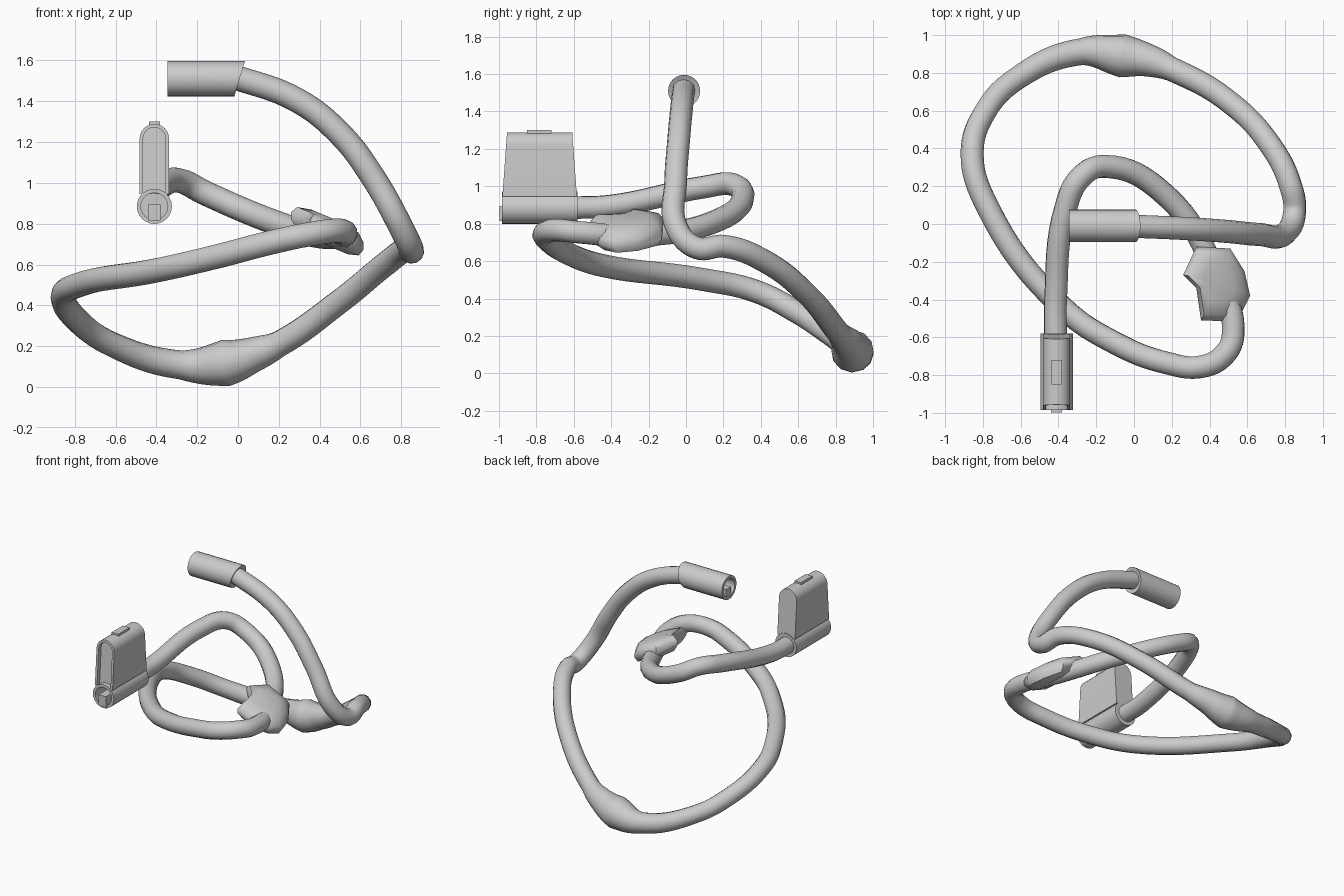
import bpy, bmesh, math
from mathutils import Vector

if "Cube" in bpy.data.objects:
    bpy.data.objects.remove(bpy.data.objects["Cube"])


def finish(name, bm, angle=35):
    bmesh.ops.recalc_face_normals(bm, faces=bm.faces)
    me = bpy.data.meshes.new(name)
    bm.to_mesh(me)
    bm.free()
    ob = bpy.data.objects.new(name, me)
    bpy.context.collection.objects.link(ob)
    bpy.ops.object.select_all(action='DESELECT')
    ob.select_set(True)
    bpy.context.view_layer.objects.active = ob
    bpy.ops.object.shade_smooth_by_angle(angle=math.radians(angle))
    return ob


def loft(name, rings, angle=35):
    """Skin a list of equal-length point rings and cap both ends."""
    bm = bmesh.new()
    vs = [[bm.verts.new(p) for p in r] for r in rings]
    n = len(vs[0])
    for a, b in zip(vs, vs[1:]):
        for i in range(n):
            j = (i + 1) % n
            bm.faces.new((a[i], a[j], b[j], b[i]))
    bm.faces.new(vs[0])
    bm.faces.new(vs[-1])
    return finish(name, bm, angle)


def box(name, lo, hi):
    bm = bmesh.new()
    lo, hi = Vector(lo), Vector(hi)
    bmesh.ops.create_cube(bm, size=1)
    bmesh.ops.scale(bm, vec=hi - lo, verts=bm.verts)
    bmesh.ops.translate(bm, vec=(lo + hi) / 2, verts=bm.verts)
    return finish(name, bm)


def circle(r, n=24):
    return [(r * math.cos(2 * math.pi * i / n), r * math.sin(2 * math.pi * i / n))
            for i in range(n)]


# Cable: one smooth tube that swells into a bulge at the back
path = [
    (-.05, -.01, 1.53), (.29, -.025, 1.405), (.5, -.04, 1.24),
    (.66, -.055, 1.03), (.8, -.05, .78), (.85, .06, .67),
    (.83, .2, .68), (.72, .42, .6), (.5, .65, .42), (.2, .82, .21),
    (.08, .865, .16), (-.06, .89, .118), (-.28, .912, .108),
    (-.62, .77, .21), (-.79, .59, .33), (-.857, .37, .44),
    (-.78, .1, .5), (-.38, -.44, .575), (-.1, -.63, .64),
    (.17, -.735, .71), (.36, -.755, .75), (.48, -.69, .765),
    (.525, -.58, .755), (.44, -.28, .735), (.17, .15, .81),
    (-.16, .305, .95), (-.28, .25, 1.01), (-.36, .09, .995),
    (-.415, -.4, .895), (-.415, -.62, .885)]
bulge = Vector(path[11])
cu = bpy.data.curves.new("cable", 'CURVE')
cu.dimensions = '3D'
cu.bevel_depth = .061
cu.bevel_resolution = 4
cu.resolution_u = 8
cu.use_fill_caps = True
sp = cu.splines.new('BEZIER')
sp.bezier_points.add(len(path) - 1)
for bp, p in zip(sp.bezier_points, path):
    bp.co = p
    bp.radius = 1 + .88 * math.exp(-((Vector(p) - bulge).length / .17) ** 2)
    bp.handle_left_type = bp.handle_right_type = 'AUTO'
cable = bpy.data.objects.new("cable", cu)
bpy.context.collection.objects.link(cable)
cable.select_set(True)
bpy.context.view_layer.objects.active = cable
bpy.ops.object.convert(target='MESH')

# Irregular flattened lump moulded round the cable, tilted down to the right
outline = [(.355, -.51), (.49, -.515), (.575, -.46), (.615, -.38),
           (.585, -.25), (.51, -.13), (.33, -.12), (.26, -.27), (.33, -.34)]
mid = Vector((.46, -.3))


def lump_ring(scale, dz):
    pts = [mid + (Vector(p) - mid) * scale for p in outline]
    return [(p.x, p.y, .755 - .42 * (p.x - .46) + dz) for p in pts]


profile = ((.5, .072), (.85, .055), (1, .018))
loft("cable_lump", [lump_ring(s, -d) for s, d in profile]
     + [lump_ring(s, d) for s, d in reversed(profile)], 50)

# Upper sleeve: hollow at the left, slanted where the cable enters
sx, sy, sz = -.345, -.01, 1.51


def sleeve_ring(r, x, slant=0):
    return [(x + slant * b, sy + a, sz + b) for a, b in circle(r)]


loft("upper_sleeve", [sleeve_ring(.062, 0, .3), sleeve_ring(.086, .008, .3),
                      sleeve_ring(.086, sx), sleeve_ring(.066, sx),
                      sleeve_ring(.066, sx + .12)])
box("upper_sleeve_key", (sx + .005, sy - .028, sz - .072),
    (sx + .13, sy + .028, sz - .005))

# Lower plug: hollow barrel along y
px, pz = -.41, .885


def barrel_ring(r, y):
    return [(px + a, y, pz + b) for a, b in circle(r)]


loft("plug_barrel", [barrel_ring(.086, -.58), barrel_ring(.086, -.985),
                     barrel_ring(.066, -.985), barrel_ring(.066, -.86)])
box("plug_barrel_key", (px - .03, -.998, pz - .07), (px + .03, -.85, pz + .01))


# Tall plug housing: round-topped slab tapering upward, with a shallow front recess
def housing_ring(inset, front, depth=0):
    r = .072 - inset
    arc = [(r * math.cos(math.pi * i / 12), 1.217 + r * math.sin(math.pi * i / 12))
           for i in range(13)]
    res = []
    for x, z in [(-r, .945), (r, .945)] + arc:
        t = (z - .9) / .385
        y = -.985 + .028 * t + depth if front else -.58 - .028 * t
        res.append((px + x, y, z))
    return res


loft("plug_housing", [housing_ring(0, False), housing_ring(0, True),
                      housing_ring(.017, True), housing_ring(.017, True, .03)])

# Raised latch on top of the housing
box("plug_latch", (px - .027, -.85, 1.27), (px + .027, -.72, 1.3))
